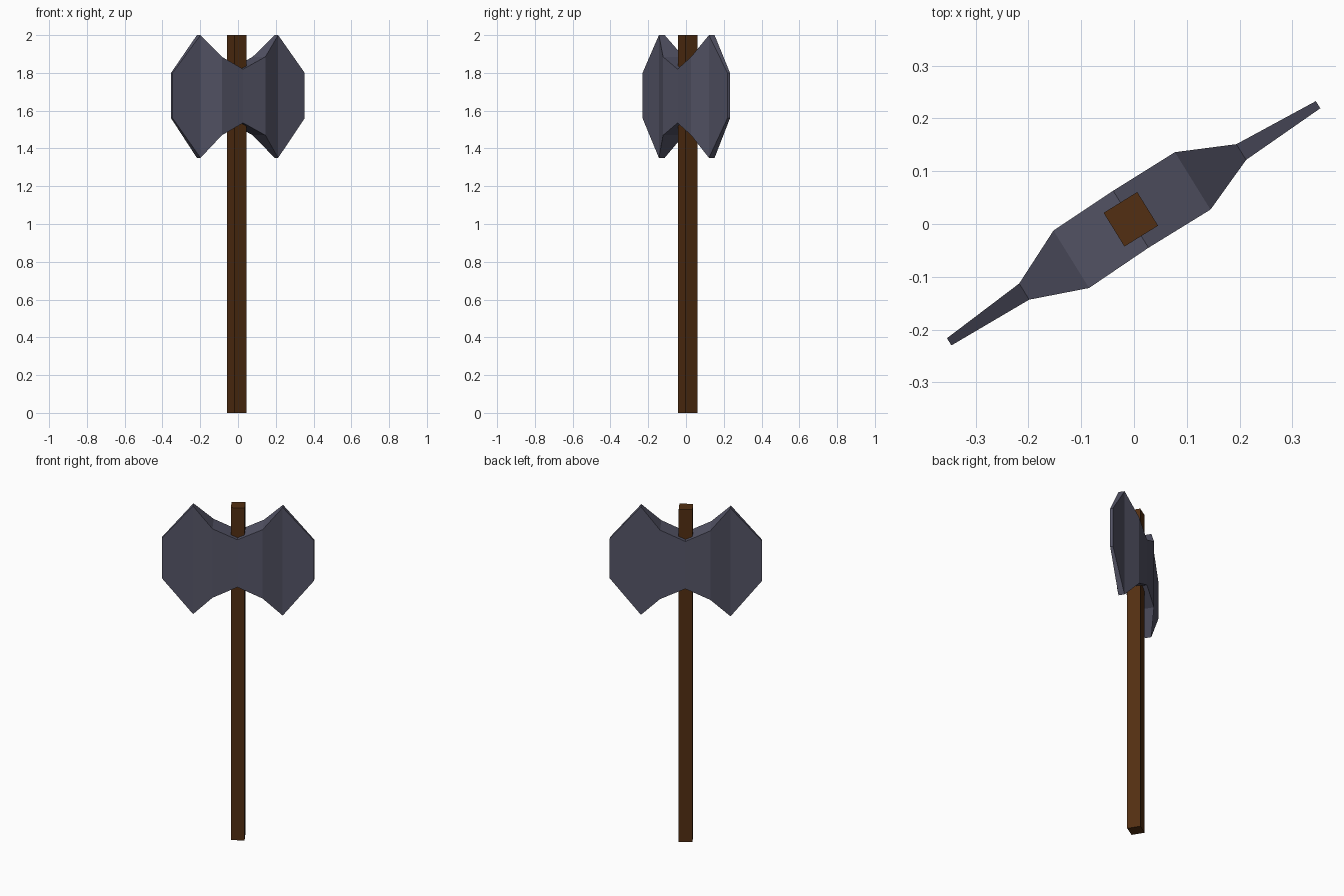
import bpy, bmesh
from math import radians, cos, sin

if "Cube" in bpy.data.objects:
    bpy.data.objects.remove(bpy.data.objects["Cube"])

ANGLE = radians(31.8)          # the axe is turned about its handle
U = (cos(ANGLE), sin(ANGLE))   # along the blades
V = (-sin(ANGLE), cos(ANGLE))  # across the blades
CENTRE = (-0.006, 0.009)


def material(name, colour):
    mat = bpy.data.materials.new(name)
    mat.diffuse_color = (*colour, 1)
    mat.use_nodes = True
    mat.node_tree.nodes["Principled BSDF"].inputs["Base Color"].default_value = mat.diffuse_color
    return mat


def loft(name, rings, mat):
    """Skin a row of four-cornered rings and close both ends."""
    bm = bmesh.new()
    loops = [[bm.verts.new(p) for p in ring] for ring in rings]
    for a, b in zip(loops, loops[1:]):
        for i in range(4):
            j = (i + 1) % 4
            bm.faces.new((a[i], a[j], b[j], b[i]))
    bm.faces.new(loops[0])
    bm.faces.new(loops[-1])
    bmesh.ops.recalc_face_normals(bm, faces=bm.faces)
    mesh = bpy.data.meshes.new(name)
    bm.to_mesh(mesh)
    bm.free()
    obj = bpy.data.objects.new(name, mesh)
    bpy.context.collection.objects.link(obj)
    mesh.materials.append(mat)
    return obj


def place(u, v, z):
    return (CENTRE[0] + u * U[0] + v * V[0], CENTRE[1] + u * U[1] + v * V[1], z)


steel = material("steel", (0.09, 0.09, 0.135))
wood = material("wood", (0.085, 0.028, 0.006))

# Double axe head: distance along, sideways offset, half thickness, bottom, top
stations = [
    (-0.415, -0.016, 0.008, 1.56, 1.80),
    (-0.244, -0.010, 0.018, 1.35, 2.00),
    (-0.136, -0.005, 0.064, 1.47, 1.885),
    (0.0, 0.0, 0.0635, 1.535, 1.82),
    (0.138, 0.0, 0.064, 1.47, 1.885),
    (0.245, -0.002, 0.0175, 1.35, 2.00),
    (0.416, -0.0025, 0.008, 1.56, 1.80),
]
loft("axe_head", [
    [place(u, v - h, lo), place(u, v + h, lo), place(u, v + h, hi), place(u, v - h, hi)]
    for u, v, h, lo, hi in stations
], steel)

# Square handle
R = 0.0375
loft("handle", [
    [place(-R, -R, z), place(R, -R, z), place(R, R, z), place(-R, R, z)]
    for z in (0, 2)
], wood)
